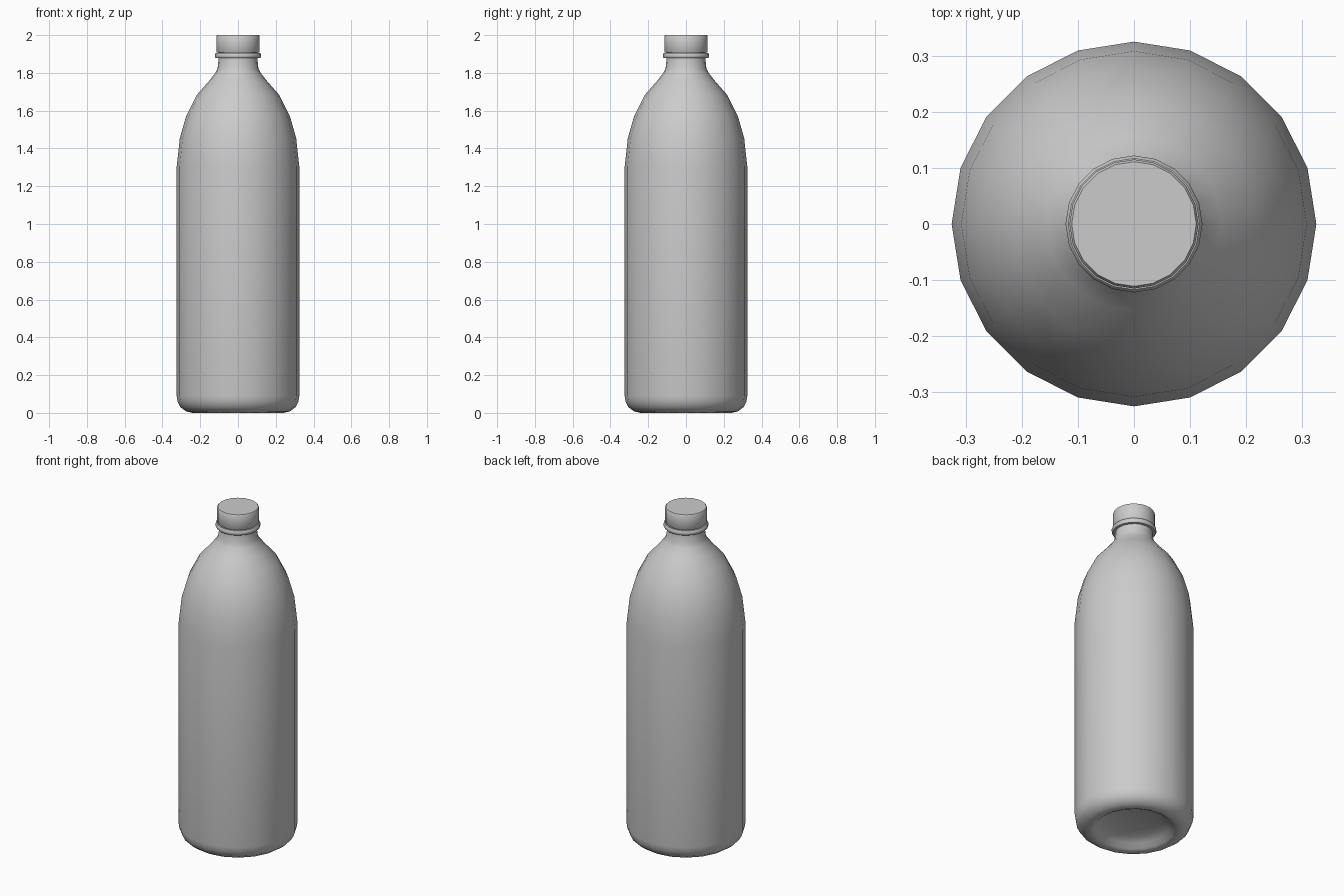
import bpy, bmesh, math

if "Cube" in bpy.data.objects:
    bpy.data.objects.remove(bpy.data.objects["Cube"])

SIDES = 20


def lathe(name, profile, angle=40):
    """Spin an (r, z) profile around z; points with r = 0 become poles."""
    bm = bmesh.new()
    rings = []
    for r, z in profile:
        if r == 0:
            rings.append([bm.verts.new((0, 0, z))] * SIDES)
        else:
            rings.append([bm.verts.new((r * math.cos(math.tau * i / SIDES),
                                        r * math.sin(math.tau * i / SIDES), z))
                          for i in range(SIDES)])
    for a, b in zip(rings, rings[1:]):
        for i in range(SIDES):
            j = (i + 1) % SIDES
            bm.faces.new(list(dict.fromkeys((a[i], a[j], b[j], b[i]))))
    bmesh.ops.recalc_face_normals(bm, faces=bm.faces)
    mesh = bpy.data.meshes.new(name)
    bm.to_mesh(mesh)
    bm.free()
    obj = bpy.data.objects.new(name, mesh)
    bpy.context.collection.objects.link(obj)
    bpy.ops.object.select_all(action='DESELECT')
    obj.select_set(True)
    bpy.context.view_layer.objects.active = obj
    bpy.ops.object.shade_smooth_by_angle(angle=math.radians(angle))
    return obj


# Bottle body: recessed base, straight wall, domed shoulder, neck
lathe("bottle_body", [
    (0, 0.055), (0.15, 0.05), (0.195, 0.03), (0.22, 0.008), (0.24, 0.0),
    (0.275, 0.008), (0.305, 0.03), (0.32, 0.06), (0.325, 0.09),
    (0.325, 1.30), (0.308, 1.455), (0.275, 1.57), (0.217, 1.685),
    (0.155, 1.755), (0.12, 1.80), (0.108, 1.825), (0.102, 1.88),
    (0.102, 1.97), (0, 1.97)], 60)

# Tamper ring under the cap
lathe("tamper_ring", [
    (0.10, 1.878), (0.117, 1.878), (0.122, 1.884), (0.122, 1.899),
    (0.117, 1.905), (0.10, 1.905)])

# Screw cap
lathe("cap", [
    (0.10, 1.908), (0.112, 1.908), (0.115, 1.912), (0.115, 1.994),
    (0.111, 2.0), (0, 2.0)])
